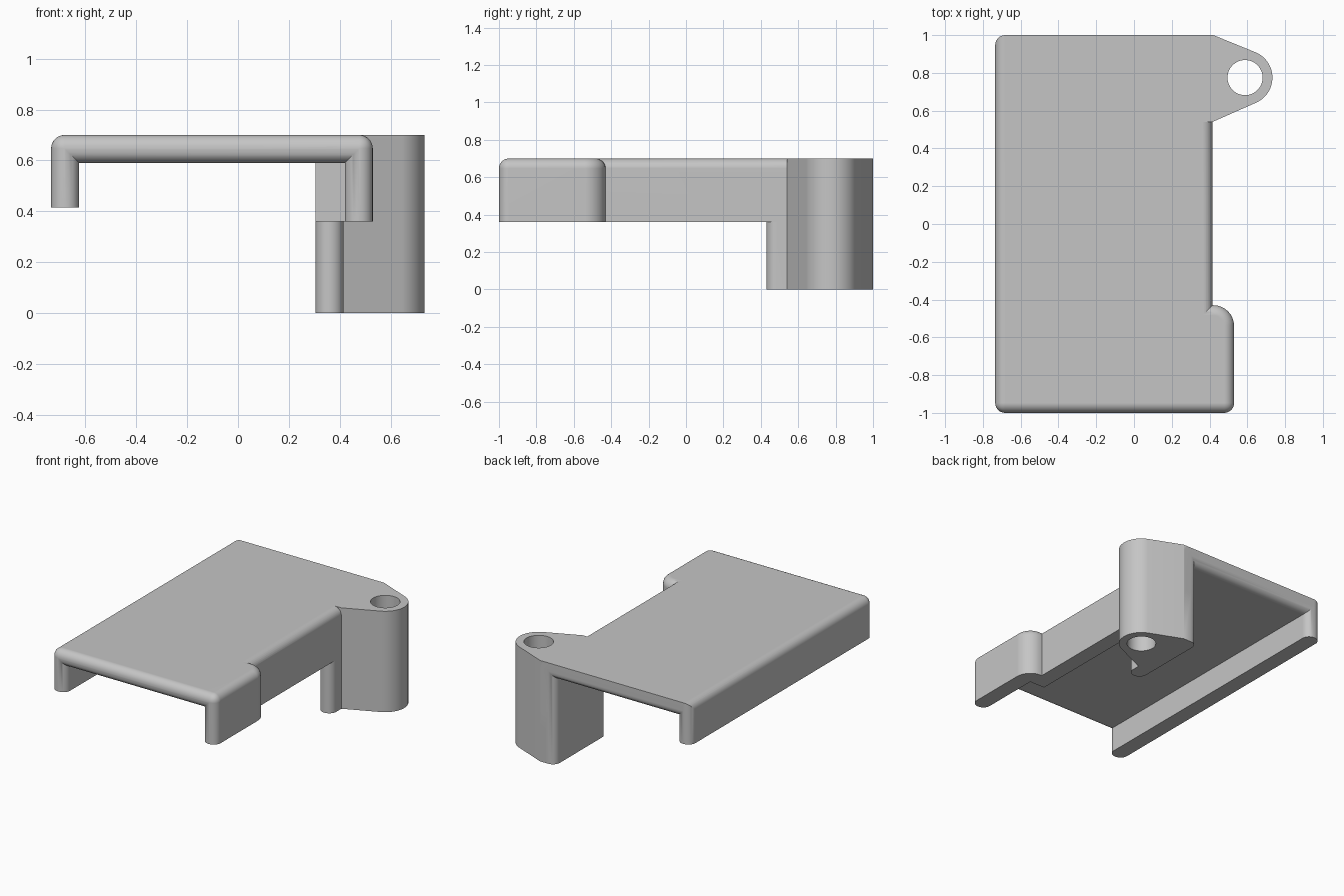
import bpy, bmesh, math

if "Cube" in bpy.data.objects:
    bpy.data.objects.remove(bpy.data.objects["Cube"], do_unlink=True)

WALL, ROUND, TOP = 0.11, 0.053, 0.70
LEFT_X, RIGHT_X, STEP_X = -0.735, 0.415, 0.53
CEILING = TOP - WALL
SEG = 8

grey = bpy.data.materials.new("mid grey")
grey.use_nodes = True
grey.diffuse_color = (0.56, 0.56, 0.56, 1)
grey.node_tree.nodes["Principled BSDF"].inputs["Base Color"].default_value = grey.diffuse_color


def finish(name, bm):
    bmesh.ops.recalc_face_normals(bm, faces=bm.faces[:])
    mesh = bpy.data.meshes.new(name)
    bm.to_mesh(mesh)
    bm.free()
    ob = bpy.data.objects.new(name, mesh)
    bpy.context.collection.objects.link(ob)
    mesh.materials.append(grey)
    return ob


def loft(rings):
    """Closed solid through a row of matching rings of points."""
    bm = bmesh.new()
    loops = [[bm.verts.new(p) for p in ring] for ring in rings]
    n = len(loops[0])
    for a, b in zip(loops, loops[1:]):
        for i in range(n):
            j = (i + 1) % n
            bm.faces.new((a[i], a[j], b[j], b[i]))
    bm.faces.new(loops[0])
    bm.faces.new(loops[-1])
    bmesh.ops.recalc_face_normals(bm, faces=bm.faces[:])
    return bm


def prism(outline, z0, z1):
    return loft([[(x, y, z) for x, y in outline] for z in (z0, z1)])


def rect(x0, x1, y0, y1):
    return [(x0, y0), (x1, y0), (x1, y1), (x0, y1)]


def arc(cx, cy, r, start, end, n):
    angles = [math.radians(start + (end - start) * i / n) for i in range(n + 1)]
    return [(cx + r * math.cos(a), cy + r * math.sin(a)) for a in angles]


def round_edges(bm, rule, radius):
    """Round the edges whose two end points both satisfy one of the rules."""
    edges = [e for e in bm.edges if rule(e.verts[0].co, e.verts[1].co)]
    bmesh.ops.bevel(bm, geom=edges, offset=radius, offset_type='OFFSET',
                    segments=SEG, profile=0.5, affect='EDGES', clamp_overlap=True)


def both(a, b, axis, value):
    return abs(a[axis] - value) < 1e-4 and abs(b[axis] - value) < 1e-4


def cavity(x0, x1, y0, y1, flare_start, flare_end):
    """Tunnel along y whose mouths open out with a rounded lip."""
    lip = [(ROUND * (1 - math.cos(a)), ROUND * (1 - math.sin(a)))
           for a in (math.pi / 2 * i / SEG for i in range(SEG + 1))]
    stations = [(y0 - 0.1, ROUND)] + [(y0 + d, f) for d, f in lip] if flare_start else [(y0, 0)]
    stations += [(y1 - d, f) for d, f in reversed(lip)] + [(y1 + 0.1, ROUND)] if flare_end else [(y1, 0)]
    return loft([[(x0 - f, y, -0.1), (x1 + f, y, -0.1),
                  (x1 + f, y, CEILING + f), (x0 - f, y, CEILING + f)] for y, f in stations])


def combine(target, bm, operation):
    tool = finish("tool", bm)
    tool.hide_render = True
    mod = target.modifiers.new("combine", 'BOOLEAN')
    mod.operation, mod.solver, mod.object = operation, 'EXACT', tool
    bpy.context.view_layer.objects.active = target
    bpy.ops.object.modifier_apply(modifier=mod.name)
    bpy.data.objects.remove(tool, do_unlink=True)


# Main cover: rounded along the front, both sides and the front corners
bm = prism(rect(LEFT_X, RIGHT_X, -1, 1), 0.36, TOP)
round_edges(bm, lambda a, b: (both(a, b, 2, TOP) and not both(a, b, 1, 1))
            or (both(a, b, 1, -1) and abs(a.z - b.z) > 0.1), ROUND)
cover = finish("cover_bracket", bm)

# Wider front section with a large rear corner
bm = prism(rect(0.1, STEP_X, -1, -0.43), 0.36, TOP)
round_edges(bm, lambda a, b: both(a, b, 0, STEP_X) and both(a, b, 1, -0.43), WALL)
round_edges(bm, lambda a, b: (both(a, b, 2, TOP) and not both(a, b, 0, 0.1))
            or (both(a, b, 0, STEP_X) and both(a, b, 1, -1)), ROUND)
combine(cover, bm, 'UNION')

# Screw post and the round-ended leg beside it
post = [(0.25, 1), (0.42, 1)] + arc(0.588, 0.775, 0.145, 67, -66, 24) + [(RIGHT_X, 0.54), (0.25, 0.54)]
combine(cover, prism(post, 0, TOP), 'UNION')
leg = arc(0.36, 0.485, WALL / 2, 0, -180, 16) + [(0.25, 0.485), (0.25, 0.8), (RIGHT_X, 0.8)]
combine(cover, prism(leg, 0, 0.6), 'UNION')

# Hollow underside, wider at the front
combine(cover, cavity(LEFT_X + WALL, STEP_X - WALL, -1, -0.54, True, False), 'DIFFERENCE')
combine(cover, cavity(LEFT_X + WALL, RIGHT_X - WALL, -0.7, 1, False, True), 'DIFFERENCE')

# Shorter left flange, rounded rear left corner and the screw hole
combine(cover, prism(rect(-0.9, -0.5, -1.2, 1.2), 0.2, 0.415), 'DIFFERENCE')
corner = [(-0.8, 1.1), (-0.8, 1 - ROUND)] + arc(LEFT_X + ROUND, 1 - ROUND, ROUND, 180, 90, SEG) + [(LEFT_X + ROUND, 1.1)]
combine(cover, prism(corner, 0.2, 0.9), 'DIFFERENCE')
combine(cover, prism(arc(0.588, 0.775, 0.093, 0, 352.5, 47), -0.1, 0.9), 'DIFFERENCE')

# Smooth curves with crisp edges and flat large faces
bpy.ops.object.select_all(action='DESELECT')
cover.select_set(True)
bpy.context.view_layer.objects.active = cover
bpy.ops.object.shade_smooth_by_angle(angle=math.radians(30))
weighted = cover.modifiers.new("flat faces", 'WEIGHTED_NORMAL')
weighted.keep_sharp = True
